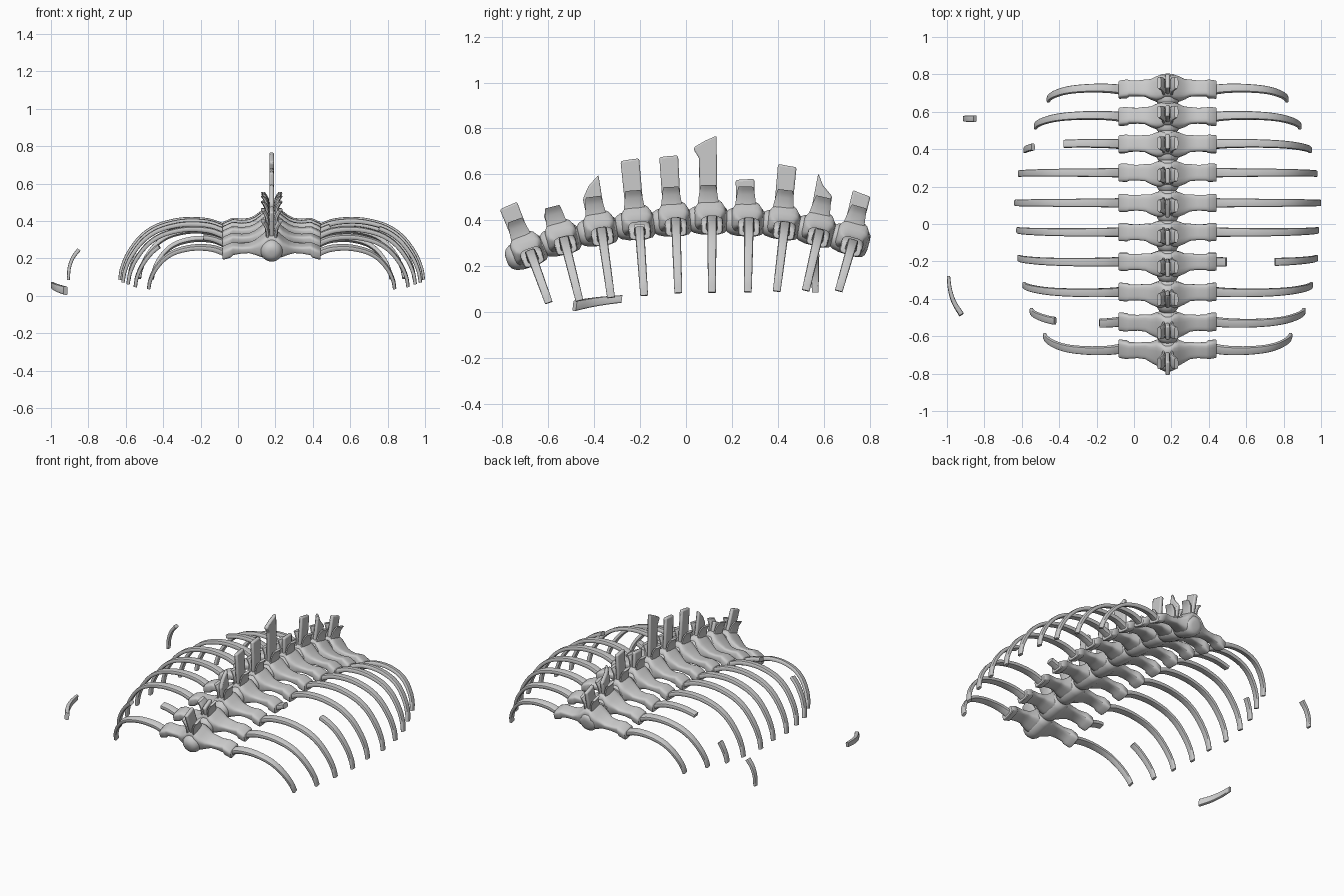
import bpy, bmesh
from math import cos, sin, pi, radians
from mathutils import Vector, Matrix

if "Cube" in bpy.data.objects:
    bpy.data.objects.remove(bpy.data.objects["Cube"])

CX = 0.18                       # spine axis in x
# per vertebra: y, z, tilt, rib scale, neural spine heights (back-facing edge, front edge)
VERTS = [
    (-.685, .28, 20, .72, .20, .205),
    (-.535, .333, 14, .85, .11, .13),
    (-.37, .372, 8, .92, .13, .225),
    (-.205, .397, 4, .97, .265, .272),
    (-.045, .412, 2, .98, .265, .27),
    (.113, .42, 0, 1.0, .30, .348),
    (.275, .412, -1, .965, .162, .168),
    (.433, .397, -7, .91, .243, .238),
    (.585, .367, -13, .81, .23, .145),
    (.733, .327, -16, .685, .195, .188),
]
# broken ribs: (vertebra, side) -> kept spans, as distance from the spine
BROKEN = {(7, -1): [(0, .56), (.715, 1)],
          (1, -1): [(0, .365), (.60, 1)],
          (3, 1): [(0, .32), (.57, 1)]}
RIB = [(.24, -.06), (.28, -.04), (.34, -.02), (.43, -.012), (.52, -.02), (.62, -.05),
       (.70, -.105), (.765, -.19), (.80, -.27), (.812, -.335)]


def finish(name, bm, M, bevel=0, angle=40):
    bmesh.ops.recalc_face_normals(bm, faces=bm.faces)
    me = bpy.data.meshes.new(name)
    bm.to_mesh(me)
    bm.free()
    ob = bpy.data.objects.new(name, me)
    bpy.context.collection.objects.link(ob)
    ob.matrix_world = M
    if bevel:
        mod = ob.modifiers.new("bevel", 'BEVEL')
        mod.width = bevel
        mod.segments = 2
    bpy.ops.object.select_all(action='DESELECT')
    ob.select_set(True)
    bpy.context.view_layer.objects.active = ob
    bpy.ops.object.shade_smooth_by_angle(angle=radians(angle))
    return ob


def loft(name, rings, M, n=12, e=.5):
    """Skin superellipse rings given as (centre, half axis a, half axis b)."""
    bm = bmesh.new()
    loops = []
    for c, a, b in rings:
        lp = []
        for k in range(n):
            t = 2 * pi * (k + .5) / n
            u, v = [(1 if f > 0 else -1) * abs(f) ** e for f in (cos(t), sin(t))]
            lp.append(bm.verts.new(Vector(c) + Vector(a) * u + Vector(b) * v))
        loops.append(lp)
    for p, q in zip(loops, loops[1:]):
        for k in range(n):
            bm.faces.new((p[k], p[(k + 1) % n], q[(k + 1) % n], q[k]))
    bm.faces.new(loops[0])
    bm.faces.new(loops[-1])
    return finish(name, bm, M)


def spline(pts, steps=4):
    """Smooth path through the points."""
    P = [Vector(p) for p in pts]
    P = [2 * P[0] - P[1]] + P + [2 * P[-1] - P[-2]]
    out = []
    for i in range(1, len(P) - 2):
        a, b, c, d = P[i - 1:i + 3]
        for k in range(steps):
            t = k / steps
            out.append(.5 * (2 * b + (c - a) * t + (2 * a - 5 * b + 4 * c - d) * t * t
                             + (3 * b - a - 3 * c + d) * t ** 3))
    return out + [P[-2]]


def sweep(name, path, wide, widths, thicks, M, keep=None):
    """Flat bar along a path; wide is the broad direction, tapering from first to last value."""
    wide = Vector(wide)
    rings = []
    last = len(path) - 1
    for i, p in enumerate(path):
        if keep and not keep[0] <= abs(p.x) <= keep[1]:
            continue
        t = (path[min(i + 1, last)] - path[max(i - 1, 0)]).normalized()
        f = i / last
        hw = widths[0] + (widths[1] - widths[0]) * f
        ht = thicks[0] + (thicks[1] - thicks[0]) * f
        rings.append((p, wide * hw, t.cross(wide).normalized() * ht))
    return loft(name, rings, M, 12, .45)


for i, (y, z, tilt, s, h0, h1) in enumerate(VERTS):
    M = Matrix.Translation((CX, y, z)) @ Matrix.Rotation(radians(tilt), 4, 'X')

    # rounded vertebral body with a knob at the front
    body = [(-.11, .015), (-.107, .03), (-.098, .045), (-.08, .057), (-.05, .064), (-.01, .066),
            (.03, .064), (.055, .058), (.066, .045), (.07, .025)]
    loft(f"vertebra_body_{i}", [((0, v, -.018), (r, 0, 0), (0, 0, r)) for v, r in body], M, 20, 1)

    # side wings with a flared block at each end: x, half depth, bottom, top
    half = [(.262, .044, -.08, -.03), (.257, .048, -.083, -.024), (.217, .049, -.07, -.006),
            (.207, .043, -.058, -.003), (.16, .042, -.048, -.008), (.12, .046, -.045, -.004),
            (.09, .054, -.05, .01), (.06, .066, -.06, .032), (.035, .07, -.068, .055),
            (.015, .06, -.07, .07)]
    secs = [(-x, *r) for x, *r in half] + half[::-1]
    loft(f"side_wings_{i}", [((x, -.008 if abs(x) < .1 else 0, (lo + hi) / 2), (0, d, 0),
                              (0, 0, (hi - lo) / 2)) for x, d, lo, hi in secs], M, 20, .5)

    # forked pair of plates beside the spine
    for sd in (-1, 1):
        fork = [(.02, .02, .048), (.021, .06, .046), (.026, .10, .04), (.036, .12, .037),
                (.046, .134, .033)]
        loft(f"fork_plate_{i}_{'L' if sd < 0 else 'R'}",
             [((sd * x, -.016, w), (.011, 0, 0), (0, d, 0)) for x, w, d in fork], M, 12, .7)

    # thin upright spine with its broken top
    prof = [(-.054, .02), (-.062, h0), (-.03, h0 + (h1 - h0) * .55), (.02, h1), (.024, .02)]
    if i == 5:
        prof[1:2] = [(-.056, .25), (-.078, .285), (-.078, .298)]
    bm = bmesh.new()
    f = bm.faces.new([bm.verts.new((-.012, u, w)) for u, w in prof])
    ext = bmesh.ops.extrude_face_region(bm, geom=[f])
    bmesh.ops.translate(bm, vec=(.024, 0, 0),
                        verts=[g for g in ext['geom'] if isinstance(g, bmesh.types.BMVert)])
    finish(f"neural_spine_{i}", bm, M, .008)

    # ribs, some snapped into pieces
    for sd in (-1, 1):
        pts = [(sd * (.26 + (x - .26) * s), 0, -.05 + (w + .05) * s) for x, w in RIB]
        path = spline(pts, 8)
        for k, keep in enumerate(BROKEN.get((i, sd), [None])):
            sweep(f"rib_{i}_{'L' if sd < 0 else 'R'}_{k}", path, (0, 1, 0),
                  (.026, .017), (.016, .009), M, keep)

# loose rib pieces beside the cage
I = Matrix.Identity(4)
sweep("loose_rib_upright", spline([(-.907, .563, .085), (-.902, .563, .15), (-.882, .563, .205),
                                   (-.85, .563, .247)]), (0, 1, 0), (.015, .018), (.008, .011), I)
sweep("loose_rib_lying", spline([(-.992, -.28, .057), (-.984, -.35, .05), (-.962, -.42, .04),
                                 (-.922, -.485, .027)]), (0, .12, .993), (.017, .023), (.009, .014), I)
